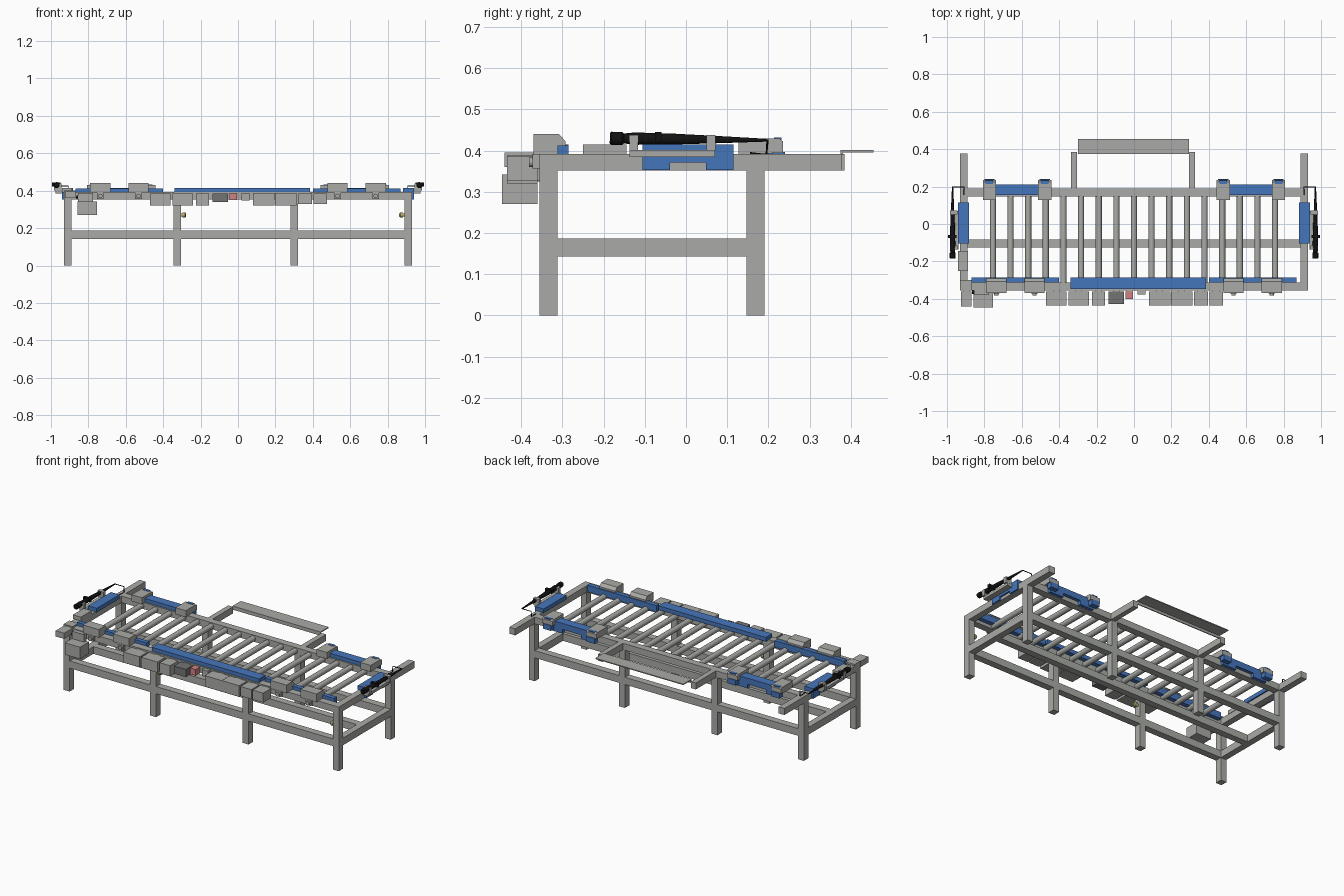
import bpy, bmesh, math
from mathutils import Vector

if "Cube" in bpy.data.objects:
    bpy.data.objects.remove(bpy.data.objects["Cube"])


def material(name, col):
    m = bpy.data.materials.new(name)
    m.diffuse_color = (*col, 1)
    m.use_nodes = True
    m.node_tree.nodes["Principled BSDF"].inputs["Base Color"].default_value = m.diffuse_color
    return m


GREY = material("aluminium grey", (0.40, 0.41, 0.385))
DARK = material("dark grey", (0.17, 0.175, 0.17))
BLUE = material("guide blue", (0.06, 0.18, 0.50))
BLACK = material("tool black", (0.006, 0.006, 0.006))
RED = material("switch red", (0.62, 0.22, 0.22))
YELLOW = material("brass yellow", (0.50, 0.43, 0.16))


def finish(name, bm, mat):
    bmesh.ops.recalc_face_normals(bm, faces=bm.faces)
    me = bpy.data.meshes.new(name)
    bm.to_mesh(me)
    bm.free()
    me.materials.append(mat)
    ob = bpy.data.objects.new(name, me)
    bpy.context.collection.objects.link(ob)
    return ob


def box(name, x, y, z, mat=GREY):
    """Box from (min, max) ranges."""
    bm = bmesh.new()
    bmesh.ops.create_cube(bm, size=1)
    for v in bm.verts:
        v.co = [r[0] + (c + 0.5) * (r[1] - r[0]) for c, r in zip(v.co, (x, y, z))]
    return finish(name, bm, mat)


def prism(name, pts, axis, lo, hi, mat=GREY):
    """Extrude a (horizontal, z) outline along x or y."""
    bm = bmesh.new()
    make = (lambda h, z, d: (d, h, z)) if axis == 'x' else (lambda h, z, d: (h, d, z))
    f = bm.faces.new([bm.verts.new(make(h, z, lo)) for h, z in pts])
    ext = bmesh.ops.extrude_face_region(bm, geom=[f])['geom']
    off = Vector(make(0, 0, hi - lo))
    for v in ext:
        if isinstance(v, bmesh.types.BMVert):
            v.co += off
    return finish(name, bm, mat)


def smooth(ob):
    bpy.context.view_layer.objects.active = ob
    ob.select_set(True)
    bpy.ops.object.shade_smooth_by_angle(angle=math.radians(35))
    ob.select_set(False)


def lathe(name, start, direction, profile, mat, sides=16):
    """Round part: profile is (distance, radius) along direction."""
    d = Vector(direction).normalized()
    q = d.to_track_quat('Z', 'Y')
    bm = bmesh.new()
    rings = []
    for t, r in profile:
        rings.append([bm.verts.new(Vector(start) + q @ Vector((
            r * math.cos(2 * math.pi * i / sides), r * math.sin(2 * math.pi * i / sides), t)))
            for i in range(sides)])
    for a, b in zip(rings, rings[1:]):
        for i in range(sides):
            j = (i + 1) % sides
            bm.faces.new((a[i], a[j], b[j], b[i]))
    bm.faces.new(rings[0])
    bm.faces.new(rings[-1])
    ob = finish(name, bm, mat)
    smooth(ob)
    return ob


def cable(name, pts, r, mat):
    cu = bpy.data.curves.new(name, 'CURVE')
    cu.dimensions = '3D'
    cu.bevel_depth = r
    cu.bevel_resolution = 1
    cu.use_fill_caps = True
    sp = cu.splines.new('POLY')
    sp.points.add(len(pts) - 1)
    for p, c in zip(sp.points, pts):
        p.co = (*c, 1)
    cu.materials.append(mat)
    bpy.context.collection.objects.link(bpy.data.objects.new(name, cu))


def span(s, a, b):
    """Mirror an x range for side s."""
    return tuple(sorted((s * a, s * b)))


def bridge(a, b, z0, z1, depth):
    """Plate outline with a notch in the bottom edge."""
    m, w = (a + b) / 2, (b - a) * 0.2
    zn = z0 + depth
    return [(a, z0), (m - w, z0), (m - w, zn), (m + w, zn), (m + w, z0), (b, z0), (b, z1), (a, z1)]


FRONT, BACK = (-0.355, -0.312), (0.147, 0.19)
TOP, LOW = (0.352, 0.392), (0.143, 0.187)

# Frame: legs, long rails and side rails
for cx in (-0.91, -0.325, 0.30, 0.91):
    x = (cx - 0.02, cx + 0.02)
    box("front_leg", x, FRONT, (0, 0.352))
    box("back_leg", x, BACK, (0, 0.352))
for label, y in (("front", FRONT), ("back", BACK)):
    box(label + "_top_rail", (-0.89, 0.89), y, TOP)
    box(label + "_lower_rail", (-0.89, 0.89), y, LOW)
box("middle_lower_rail", (-0.89, 0.89), (-0.125, -0.083), LOW)
for s in (-1, 1):
    box("side_top_rail", span(s, 0.89, 0.93), (-0.355, 0.378), TOP)
    box("side_lower_rail", span(s, 0.89, 0.93), (-0.312, 0.147), LOW)

# Cross rollers
for i in range(17):
    lathe("roller", ((i - 8) * 0.0943, -0.313, 0.371), (0, 1, 0), [(0, 0.0165), (0.461, 0.0165)], GREY)

# Rear shelf on two arms
for cx in (-0.32, 0.31):
    box("shelf_arm", (cx - 0.016, cx + 0.016), (0.19, 0.385), TOP)
box("rear_shelf", (-0.30, 0.295), (0.375, 0.455), (0.396, 0.402))
box("rear_shelf_lip", (-0.30, 0.295), (0.375, 0.381), (0.38, 0.396))

# Front centre guide
box("front_guide", (-0.34, 0.385), (-0.347, -0.285), (0.39, 0.415), BLUE)

for s in (-1, 1):
    # End guides with a notched lower edge
    prism("end_guide", bridge(-0.105, 0.115, 0.353, 0.415, 0.018), 'x', *span(s, 0.925, 0.94), BLUE)
    box("end_guide_top", span(s, 0.882, 0.93), (-0.105, 0.115), (0.39, 0.415), BLUE)
    # Hand tool in its holder
    box("holder_base", span(s, 0.938, 0.975), (-0.137, 0.07), (0.385, 0.402))
    for y in (-0.137, 0.05):
        box("holder_post", span(s, 0.945, 0.985), (y, y + 0.021), (0.40, 0.438))
    lathe("hand_tool", (s * 0.97, -0.185, 0.430), (0, 1, -0.012),
          [(0, 0.013), (0.004, 0.016), (0.03, 0.016), (0.034, 0.012), (0.06, 0.015), (0.16, 0.013),
           (0.28, 0.008), (0.38, 0.0035)], BLACK)
    box("tool_trigger", span(s, 0.95, 0.995), (-0.075, -0.06), (0.422, 0.445), BLACK)
    cable("tool_cable", [(s * 0.97, 0.10, 0.427), (s * 0.972, 0.198, 0.425),
                         (s * 0.908, 0.198, 0.425), (s * 0.908, 0.195, 0.39),
                         (s * 0.908, 0.155, 0.394)], 0.0028, BLACK)
    # Back guides and their end clamps
    prism("back_guide", bridge(s * 0.625 - 0.155, s * 0.625 + 0.155, 0.353, 0.415, 0.025), 'y', 0.19, 0.21, BLUE)
    box("back_guide_top", span(s, 0.51, 0.74), (0.155, 0.20), (0.39, 0.415), BLUE)
    for cx in (0.477, 0.773):
        x = span(s, cx - 0.035, cx + 0.035)
        prism("back_clamp", [(0.127, 0.39), (0.235, 0.395), (0.235, 0.423), (0.225, 0.43), (0.127, 0.43)],
              'x', *x)
        box("clamp_bracket", span(s, cx - 0.027, cx + 0.027), (0.21, 0.24), (0.365, 0.397), BLUE)
        box("clamp_tab", span(s, cx - 0.02, cx + 0.02), (0.214, 0.232), (0.426, 0.432), BLUE)
    # Front side guides, clamps and knobs
    box("front_side_guide", span(s, 0.40, 0.87), (-0.312, -0.285), (0.372, 0.412), BLUE)
    for cx in (0.532, 0.736):
        prism("front_clamp", [(-0.37, 0.39), (-0.292, 0.39), (-0.292, 0.422), (-0.308, 0.44), (-0.37, 0.44)],
              'x', *span(s, cx - 0.054, cx + 0.054))
        box("clamp_foot", span(s, cx - 0.018, cx + 0.018), (-0.372, -0.355), (0.357, 0.392))
        lathe("clamp_knob", (s * cx, -0.355, 0.372), (0, -1, 0), [(0, 0.012), (0.026, 0.012)], GREY)

# Control boxes along the front: x range, y front, z range, colour
for name, x, y0, z, mat in (
        ("control_box", (-0.47, -0.36), -0.435, (0.32, 0.385), GREY),
        ("control_box", (-0.35, -0.24), -0.435, (0.32, 0.385), GREY),
        ("junction_box", (-0.225, -0.155), -0.435, (0.32, 0.385), GREY),
        ("display_box", (-0.135, -0.053), -0.427, (0.34, 0.386), DARK),
        ("stop_switch", (-0.045, -0.006), -0.40, (0.35, 0.388), RED),
        ("small_valve", (0.02, 0.062), -0.378, (0.348, 0.388), GREY),
        ("control_box", (0.08, 0.195), -0.435, (0.32, 0.388), GREY),
        ("control_box", (0.197, 0.313), -0.435, (0.32, 0.388), GREY),
        ("junction_box", (0.322, 0.395), -0.435, (0.328, 0.386), GREY),
        ("junction_box", (0.403, 0.475), -0.435, (0.328, 0.386), GREY),
        ("motor_box", (-0.858, -0.755), -0.447, (0.27, 0.342), GREY),
        ("motor_mount", (-0.855, -0.775), -0.38, (0.335, 0.388), GREY),
        ("corner_unit", (-0.925, -0.868), -0.44, (0.36, 0.395), GREY)):
    box(name, x, (y0, -0.36 if y0 < -0.38 else -0.355), z, mat)
    # rear mounting plate
    if y0 < -0.38:
        c = (x[0] + x[1]) / 2
        box("mounting_plate", (c - 0.018, c + 0.018), (-0.361, -0.354), (max(z[0], 0.325), z[1]))
lathe("air_fitting", (-0.855, -0.355, 0.365), (0, -1, 0), [(0, 0.011), (0.018, 0.011)], BLACK)
box("left_end_unit", (-0.942, -0.888), (-0.25, -0.145), (0.39, 0.415))
box("left_corner_unit", (-0.93, -0.87), (-0.355, -0.30), (0.392, 0.402))

# Brass fittings on the front legs
for cx, d in ((-0.305, 1), (0.89, -1)):
    lathe("brass_fitting", (cx, -0.333, 0.27), (d, 0, 0),
          [(0, 0.009), (0.008, 0.009), (0.009, 0.014), (0.022, 0.014), (0.028, 0.008)], YELLOW)
